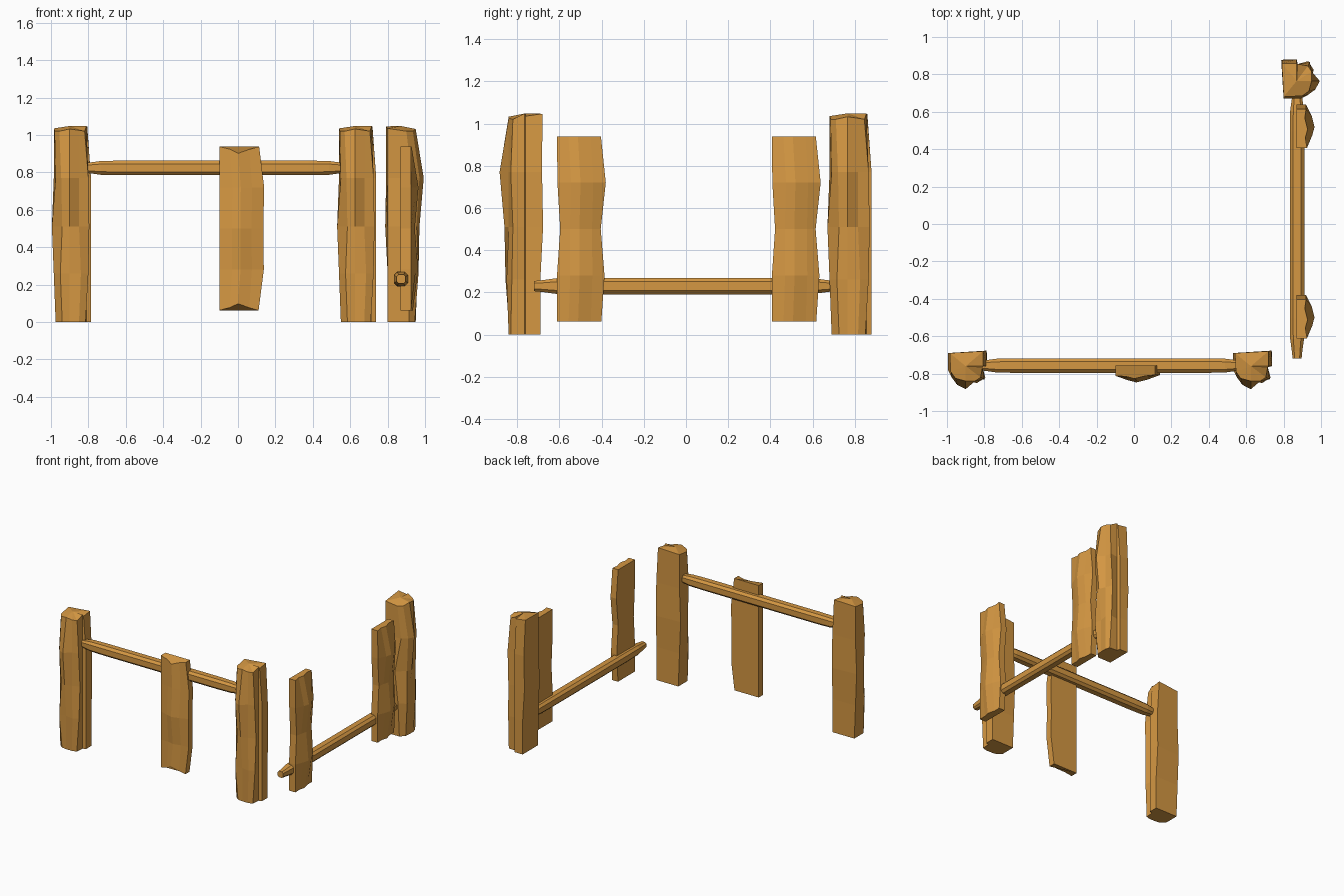
import bpy, bmesh
from math import pi
from mathutils import Matrix

if "Cube" in bpy.data.objects:
    bpy.data.objects.remove(bpy.data.objects["Cube"])

wood = bpy.data.materials.new("wood")
wood.diffuse_color = (0.66, 0.31, 0.055, 1)
wood.use_nodes = True
wood.node_tree.nodes["Principled BSDF"].inputs["Base Color"].default_value = wood.diffuse_color


def loft(name, rings, loc=(0, 0, 0), turn=0.0, fan_top=None):
    """Skin matching rings of points; the first and last rings are capped."""
    bm = bmesh.new()
    rows = [[bm.verts.new(p) for p in ring] for ring in rings]
    n = len(rows[0])
    for a, b in zip(rows, rows[1:]):
        for i in range(n):
            j = (i + 1) % n
            bm.faces.new((a[i], a[j], b[j], b[i]))
    bm.faces.new(rows[0][::-1])
    if fan_top:
        c = bm.verts.new(fan_top)
        for i in range(n):
            bm.faces.new((rows[-1][i], rows[-1][(i + 1) % n], c))
    else:
        bm.faces.new(rows[-1])
    bmesh.ops.recalc_face_normals(bm, faces=bm.faces)
    mesh = bpy.data.meshes.new(name)
    bm.to_mesh(mesh)
    bm.free()
    mesh.materials.append(wood)
    ob = bpy.data.objects.new(name, mesh)
    ob.matrix_world = Matrix.Translation(loc) @ Matrix.Rotation(turn, 4, 'Z')
    bpy.context.collection.objects.link(ob)


# Post: flat back at local y = 0, rough split-log front towards -y
post_base = [(-.095, 0), (-.095, -.115), (-.06, -.145), (-.02, -.15), (.03, -.15),
             (.065, -.14), (.07, -.075), (.094, -.07), (.094, 0)]
post_levels = [(0, {}),
               (.26, {0: (-.105, 0), 1: (-.105, -.11), 2: (-.07, -.165), 4: (.04, -.16),
                      5: (.08, -.135)}),
               (.51, {0: (-.115, 0), 1: (-.115, -.09), 2: (-.06, -.155), 3: (-.02, -.17),
                      5: (.085, -.13), 8: (.09, .013)}),
               (.77, {0: (-.105, 0), 1: (-.095, -.13), 2: (-.065, -.17), 3: (-.02, -.193),
                      5: (.08, -.14), 8: (.09, .008)}),
               (1.02, {0: (-.105, 0), 1: (-.10, -.10), 2: (-.075, -.135), 5: (.06, -.13),
                       7: (.074, -.07), 8: (.074, .01)})]
top_rise = [.015, 0, 0, .012, .005, 0, .028, .015, .026]


def post(name, loc, turn=0.0):
    rings = []
    for z, moved in post_levels:
        ring = [moved.get(i, p) for i, p in enumerate(post_base)]
        rise = top_rise if z > 1 else [0] * 9
        rings.append([(x, y, z + r) for (x, y), r in zip(ring, rise)])
    loft(name, rings, loc, turn, fan_top=(-.02, -.07, 1.048))


post("front_left_post", (-.88, -.69, 0))
post("front_right_post", (.645, -.69, 0))
post("back_right_post", (.80, .785, 0), pi / 2)


# Plank: flat back, faceted front; each level gives left, right and ridge depth
def plank(name, loc, levels, turn=0.0, notch=0.0):
    rings = []
    for k, (z, left, right, depth) in enumerate(levels):
        dz = notch * {0: 1, len(levels) - 1: -1}.get(k, 0)
        mid = (left + right) / 2
        ring = [(left, 0, 0), (left, -.055, 0), (mid - .05, -depth + .012, .4),
                (mid - .005, -depth, 1), (mid + .055, -depth + .015, .4),
                (right, -.05, 0), (right, 0, 0)]
        rings.append([(x, y, z + dz * f) for x, y, f in ring])
    loft(name, rings, loc, turn)


front_levels = [(.062, -.10, .11, .075), (.28, -.10, .138, .07), (.50, -.10, .135, .09),
                (.72, -.10, .14, .078), (.938, -.10, .113, .07)]
side_levels = [(.062, -.105, .105, .065), (.28, -.105, .12, .093), (.50, -.09, .102, .075),
               (.72, -.103, .126, .095), (.938, -.105, .103, .058)]
plank("front_plank", (0, -.757, 0), front_levels, notch=.036)
plank("side_plank_front", (.87, -.506, 0), side_levels, pi / 2)
plank("side_plank_back", (.87, .512, 0), side_levels, pi / 2)


# Rail: chamfered square bar with tapered ends, running along local x
def rail(name, loc, turn=0.0):
    rings = []
    for x, r in [(-.715, .024), (-.675, .028), (-.61, .037), (-.5, .039),
                 (.5, .039), (.61, .037), (.675, .028), (.715, .024)]:
        c = r * .55
        outline = [(r, c), (c, r), (-c, r), (-r, c), (-r, -c), (-c, -r), (c, -r), (r, -c)]
        rings.append([(x, y, z) for y, z in outline])
    loft(name, rings, loc, turn)


rail("front_rail", (-.123, -.757, .824))
rail("side_rail", (.872, -.005, .23), pi / 2)
